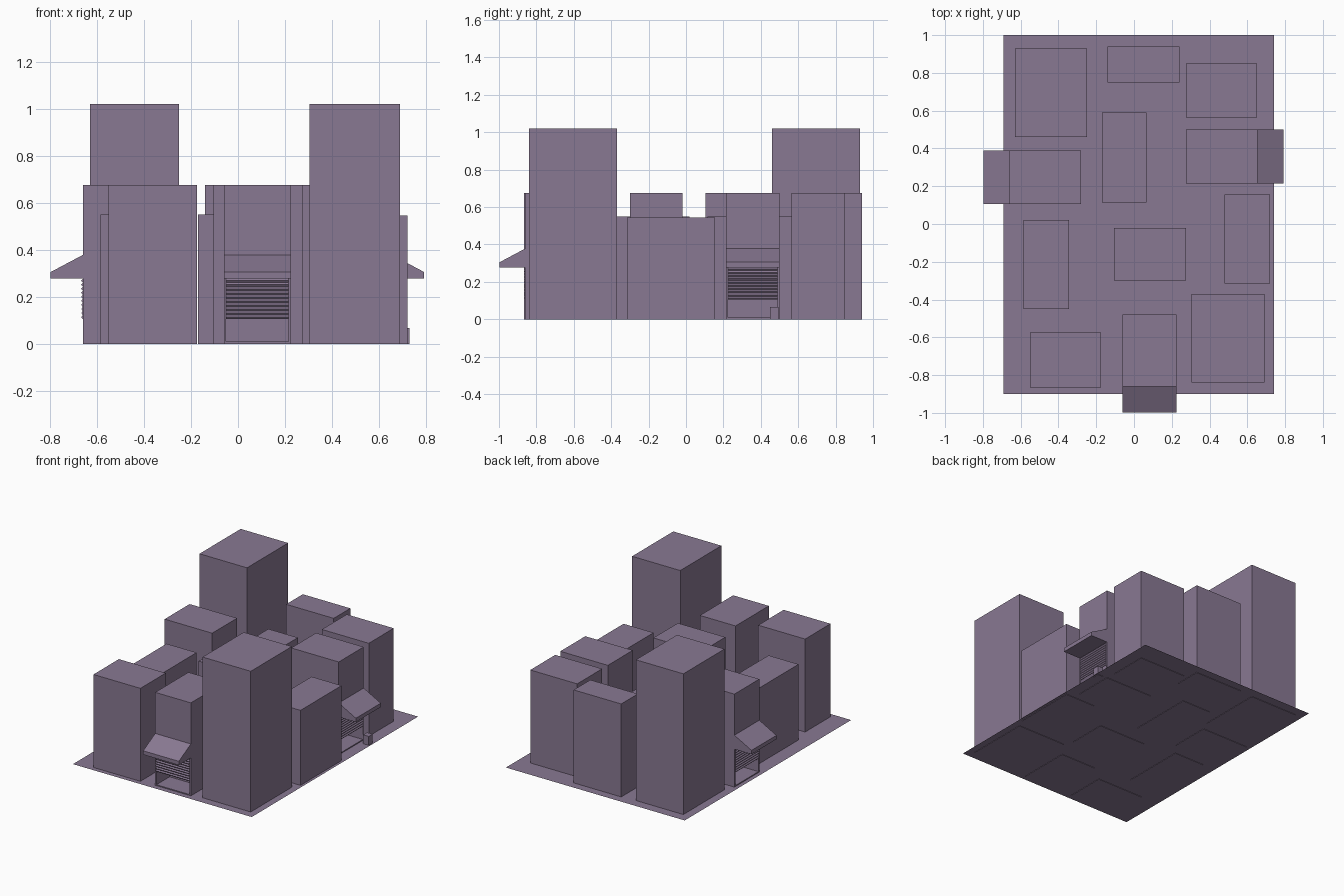
import bpy, bmesh, math
from mathutils import Matrix, Vector

if "Cube" in bpy.data.objects:
    bpy.data.objects.remove(bpy.data.objects["Cube"])

mat = bpy.data.materials.new("dusky_purple")
mat.diffuse_color = (0.25, 0.19, 0.29, 1)
mat.use_nodes = True
mat.node_tree.nodes["Principled BSDF"].inputs["Base Color"].default_value = mat.diffuse_color


def finish(bm, name, matrix=Matrix()):
    bm.transform(matrix)
    bmesh.ops.recalc_face_normals(bm, faces=bm.faces[:])
    me = bpy.data.meshes.new(name)
    bm.to_mesh(me)
    bm.free()
    me.materials.append(mat)
    ob = bpy.data.objects.new(name, me)
    bpy.context.collection.objects.link(ob)
    return ob


def box_mesh(x0, x1, y0, y1, z0, z1):
    bm = bmesh.new()
    bmesh.ops.create_cube(bm, size=1)
    for v in bm.verts:
        v.co = Vector((x1 if v.co.x > 0 else x0,
                       y1 if v.co.y > 0 else y0,
                       z1 if v.co.z > 0 else z0))
    return bm


def prism(name, profile, x0, x1, matrix):
    """Extrude a (y, z) outline along x."""
    bm = bmesh.new()
    a = [bm.verts.new((x0, y, z)) for y, z in profile]
    b = [bm.verts.new((x1, y, z)) for y, z in profile]
    bm.faces.new(a)
    bm.faces.new(b[::-1])
    n = len(a)
    for i in range(n):
        j = (i + 1) % n
        bm.faces.new((a[i], b[i], b[j], a[j]))
    return finish(bm, name, matrix)


# ground sheet
bm = bmesh.new()
bm.faces.new([bm.verts.new(p) for p in
              ((-.69, -.9, .003), (.74, -.9, .003), (.74, 1, .003), (-.69, 1, .003))])
finish(bm, "ground_plate")

# plain blocks: x0, x1, y0, y1, height
blocks = {
    "tower_back_left": (-.63, -.25, .46, .93, 1.02),
    "tower_front_right": (.305, .69, -.84, -.37, 1.02),
    "block_back": (-.14, .24, .75, .94, .675),
    "block_back_right": (.275, .65, .565, .85, .675),
    "block_centre": (-.105, .275, -.30, -.02, .675),
    "block_front_left": (-.55, -.175, -.865, -.575, .675),
    "low_block_middle": (-.17, .065, .115, .59, .55),
    "low_block_right": (.48, .72, -.315, .155, .545),
    "low_block_left": (-.585, -.345, -.45, .02, .55),
}
for name, (x0, x1, y0, y1, h) in blocks.items():
    finish(box_mesh(x0, x1, y0, y1, 0, h), name)


def shop(name, x, y, angle):
    """Shop with a recessed opening, half-raised shutter and awning, facing -y."""
    m = Matrix.Translation((x, y, 0)) @ Matrix.Rotation(math.radians(angle), 4, 'Z')
    w = .1425
    # walls with recess
    bm = box_mesh(-w, w, 0, .38, 0, .675)
    bm.normal_update()
    front = min(bm.faces, key=lambda f: f.calc_center_median().y)
    bmesh.ops.inset_region(bm, faces=[front], thickness=.01, use_even_offset=True)
    for v in front.verts:
        v.co.z = .277 if v.co.z > .3 else .01
    new = bmesh.ops.extrude_discrete_faces(bm, faces=[front])["faces"][0]
    for v in new.verts:
        v.co.y = .15
    finish(bm, name + "_walls", m)
    # corrugated shutter
    slats, z0, z1 = 10, .105, .277
    step = (z1 - z0) / slats
    pts = [(.004, z1), (.004, z0)]
    for i in range(slats):
        pts += [(0, z0 + i * step), (-.007, z0 + (i + .5) * step)]
    pts.append((0, z1))
    prism(name + "_shutter", pts, -.1325, .1325, m)
    # sloping awning
    prism(name + "_awning", [(0, .277), (0, .378), (-.137, .305), (-.137, .277)], -w, w, m)


shop("front_shop", .0825, -.86, 0)
shop("right_shop", .655, .3575, 90)
shop("left_shop", -.66, .2475, -90)

# small bin beside the right shop
finish(box_mesh(.685, .73, .45, .495, 0, .067), "street_bin")
